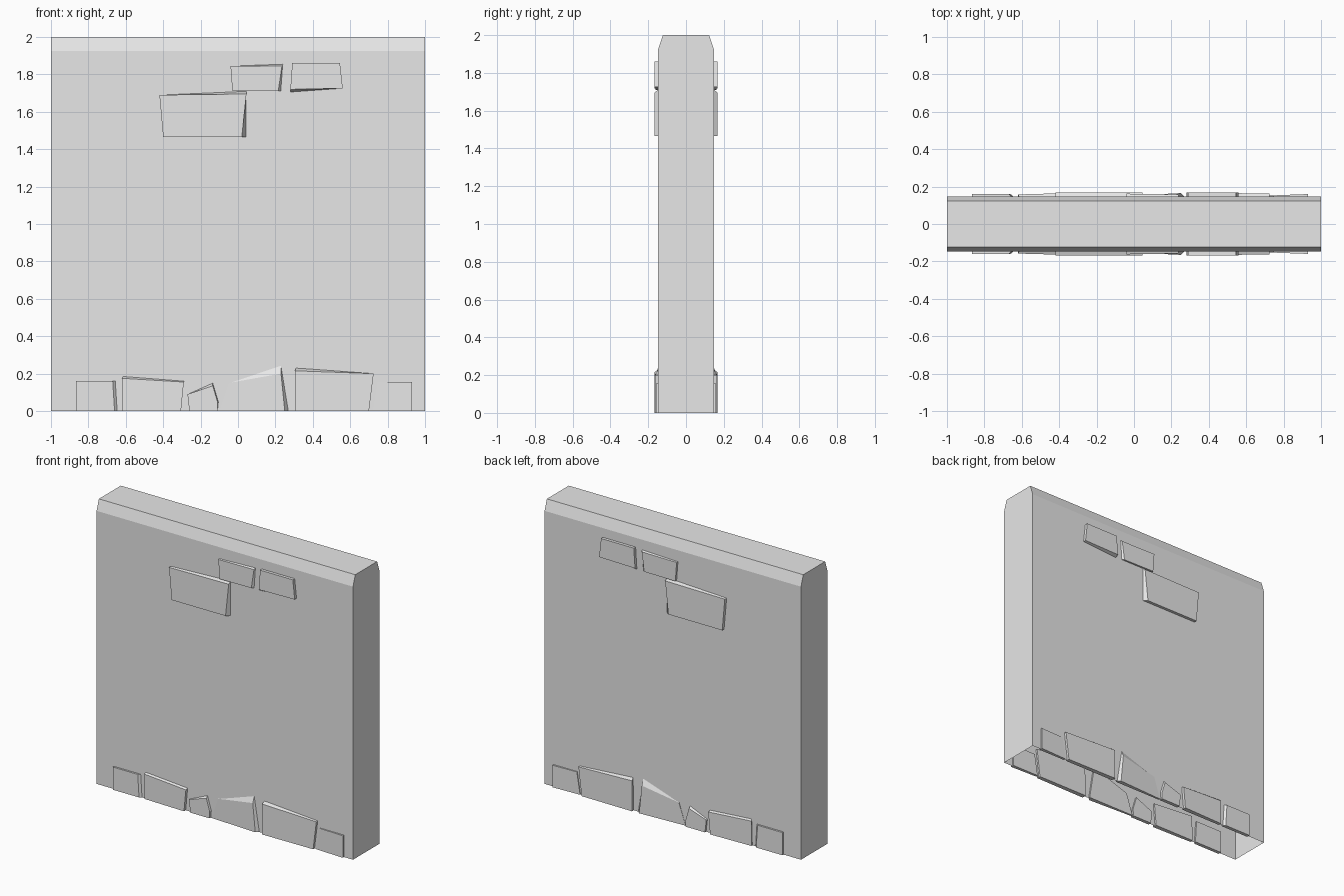
import bpy
import bmesh

cube = bpy.data.objects.get("Cube")
if cube:
    bpy.data.objects.remove(cube, do_unlink=True)

stone_grey = bpy.data.materials.new("stone_grey")
stone_grey.use_nodes = True
GREY = (0.8, 0.8, 0.8, 1)
stone_grey.diffuse_color = GREY
stone_grey.node_tree.nodes["Principled BSDF"].inputs["Base Color"].default_value = GREY

HALF = 0.147    # half thickness of the wall
INNER = 0.135   # depth at which the stones end inside the wall


def add_object(name, bm):
    bmesh.ops.recalc_face_normals(bm, faces=bm.faces)
    mesh = bpy.data.meshes.new(name)
    bm.to_mesh(mesh)
    bm.free()
    mesh.materials.append(stone_grey)
    obj = bpy.data.objects.new(name, mesh)
    bpy.context.collection.objects.link(obj)
    return obj


def loft(bm, first, second):
    """Join two matching rings of vertices with quads."""
    for i in range(len(first)):
        j = (i + 1) % len(first)
        bm.faces.new((first[i], first[j], second[j], second[i]))


def wall():
    """Hollow slab with a chamfered top and an open underside."""
    bm = bmesh.new()
    rings = []
    for z, y in ((0, HALF), (1.925, HALF), (2, 0.122)):
        corners = ((-1, -y), (1, -y), (1, y), (-1, y))
        rings.append([bm.verts.new((cx, cy, z)) for cx, cy in corners])
    loft(bm, rings[0], rings[1])
    loft(bm, rings[1], rings[2])
    bm.faces.new(rings[2])
    add_object("wall", bm)


def stone(name, face, depth_left, depth_right, flare=None):
    """Raised stone, mirrored front to back; flare moves chosen base corners."""
    flare = flare or {}
    left = min(x for x, z in face)
    width = max(x for x, z in face) - left
    bm = bmesh.new()
    outer, base, root = [], [], []
    for i, (x, z) in enumerate(face):
        depth = depth_left + (depth_right - depth_left) * (x - left) / width
        dx, dz = flare.get(i, (0, 0))
        outer.append(bm.verts.new((x, -depth, z)))
        base.append(bm.verts.new((x + dx, -HALF + 0.001, z + dz)))
        root.append(bm.verts.new((x + dx, -INNER, z + dz)))
    loft(bm, outer, base)
    loft(bm, base, root)
    bm.faces.new(outer)
    bm.faces.new(root)
    obj = add_object(name, bm)
    mirror = obj.modifiers.new("both_sides", "MIRROR")
    mirror.use_axis = (False, True, False)
    mirror.use_mirror_merge = False


wall()

# Corners run top left, bottom left, bottom right, top right
# Stones near the top
stone("upper_large_stone", [(-.42, 1.69), (-.4, 1.465), (.02, 1.465), (.045, 1.695)],
      .168, .168, {2: (.025, 0), 3: (0, .015)})
stone("upper_middle_stone", [(-.04, 1.845), (-.03, 1.71), (.215, 1.71), (.235, 1.845)],
      .162, .158, {2: (.015, 0), 3: (.005, .01)})
stone("upper_end_stone", [(.29, 1.86), (.28, 1.72), (.56, 1.725), (.545, 1.86)],
      .168, .168, {1: (0, -.015)})

# Stones along the foot
stone("foot_stone_1", [(-.865, .16), (-.865, 0), (-.66, 0), (-.67, .16)],
      .16, .16, {2: (.015, 0), 3: (.015, 0)})
stone("foot_stone_2", [(-.62, .175), (-.62, 0), (-.305, 0), (-.29, .155)],
      .158, .167, {0: (.005, .01), 3: (0, .005)})
stone("foot_stone_3", [(-.27, .09), (-.26, 0), (-.11, 0), (-.11, .05), (-.135, .135)],
      .16, .16, {3: (.005, 0), 4: (0, .015)})
stone("foot_stone_4", [(-.05, .15), (-.1, 0), (.25, 0), (.23, .2)],
      .148, .165, {2: (.02, 0), 3: (0, .045)})
stone("foot_stone_5", [(.305, .215), (.305, 0), (.7, 0), (.725, .2)],
      .167, .163, {0: (.005, .015)})
stone("foot_stone_6", [(.745, .155), (.72, 0), (.93, 0), (.93, .155)],
      .152, .16)
